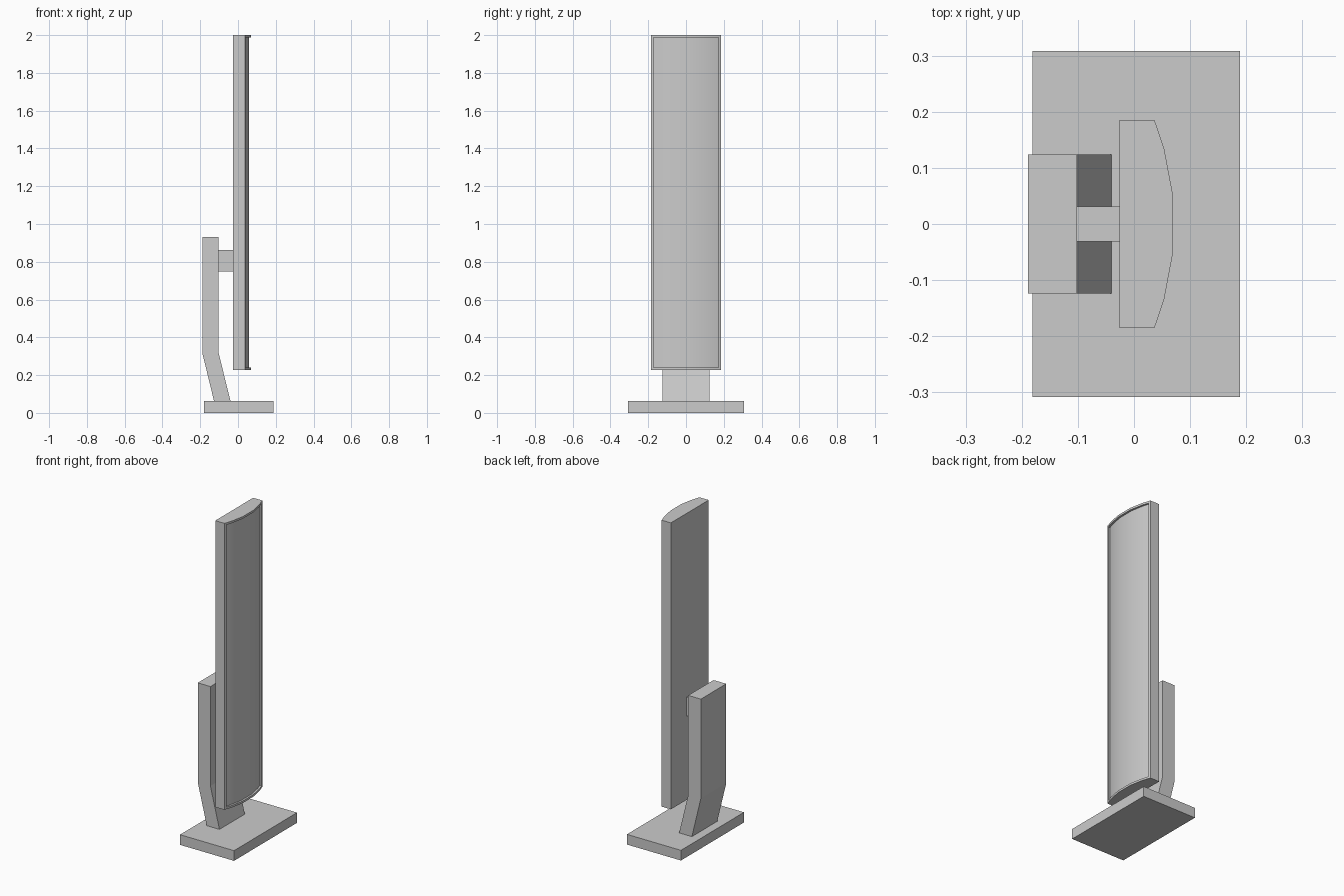
import bpy, bmesh
from mathutils import Vector

if "Cube" in bpy.data.objects:
    bpy.data.objects.remove(bpy.data.objects["Cube"])

grey = bpy.data.materials.new("light grey")
grey.diffuse_color = (0.6, 0.6, 0.6, 1)
grey.use_nodes = True
grey.node_tree.nodes["Principled BSDF"].inputs["Base Color"].default_value = grey.diffuse_color


def finish(name, bm):
    bmesh.ops.recalc_face_normals(bm, faces=bm.faces[:])
    mesh = bpy.data.meshes.new(name)
    bm.to_mesh(mesh)
    bm.free()
    obj = bpy.data.objects.new(name, mesh)
    bpy.context.collection.objects.link(obj)
    mesh.materials.append(grey)
    return obj


def prism(points, direction):
    """Closed outline swept along a direction."""
    bm = bmesh.new()
    base = bm.faces.new([bm.verts.new(p) for p in points])
    swept = bmesh.ops.extrude_face_region(bm, geom=[base], use_keep_orig=True)
    verts = [v for v in swept["geom"] if isinstance(v, bmesh.types.BMVert)]
    bmesh.ops.translate(bm, verts=verts, vec=direction)
    bmesh.ops.recalc_face_normals(bm, faces=bm.faces[:])
    return bm


def box(name, x0, x1, half_y, z0, z1):
    outline = [(x0, -half_y, z0), (x1, -half_y, z0), (x1, half_y, z0), (x0, half_y, z0)]
    finish(name, prism(outline, (0, 0, z1 - z0)))


# Flat foot and the short arm holding the screen
box("base_plate", -0.181, 0.1885, 0.308, 0, 0.063)
box("screen_mount", -0.104, -0.026, 0.031, 0.748, 0.863)

# Bent neck, side profile swept across the width
neck = [(-0.127, 0.063), (-0.04, 0.063), (-0.102, 0.315),
        (-0.102, 0.93), (-0.1885, 0.93), (-0.1885, 0.315)]
finish("stand_neck", prism([(x, -0.124, z) for x, z in neck], (0, 0.248, 0)))

# Curved screen, plan outline swept upward
half = [(0.0366, 0.185), (0.0536, 0.135), (0.0695, 0.051)]
front = half + [(x, -y) for x, y in reversed(half)]
outline = [(-0.026, 0.185)] + front + [(-0.026, -0.185)]
bm = prism([(x, y, 0.228) for x, y in outline], (0, 0, 1.772))

# Thin bezel and recessed display on the curved side
display = [f for f in bm.faces if f.normal.x > 0.5]
bmesh.ops.inset_region(bm, faces=display, thickness=0.013, use_even_offset=True,
                       use_boundary=True)
pushed = bmesh.ops.extrude_face_region(bm, geom=display)
verts = [v for v in pushed["geom"] if isinstance(v, bmesh.types.BMVert)]
bmesh.ops.delete(bm, geom=[f for f in display if f.is_valid], context="FACES_ONLY")
bmesh.ops.translate(bm, verts=verts, vec=Vector((-0.012, 0, 0)))
screen = finish("curved_screen", bm)

bpy.ops.object.select_all(action="DESELECT")
screen.select_set(True)
bpy.context.view_layer.objects.active = screen
bpy.ops.object.shade_smooth_by_angle(angle=0.5)
